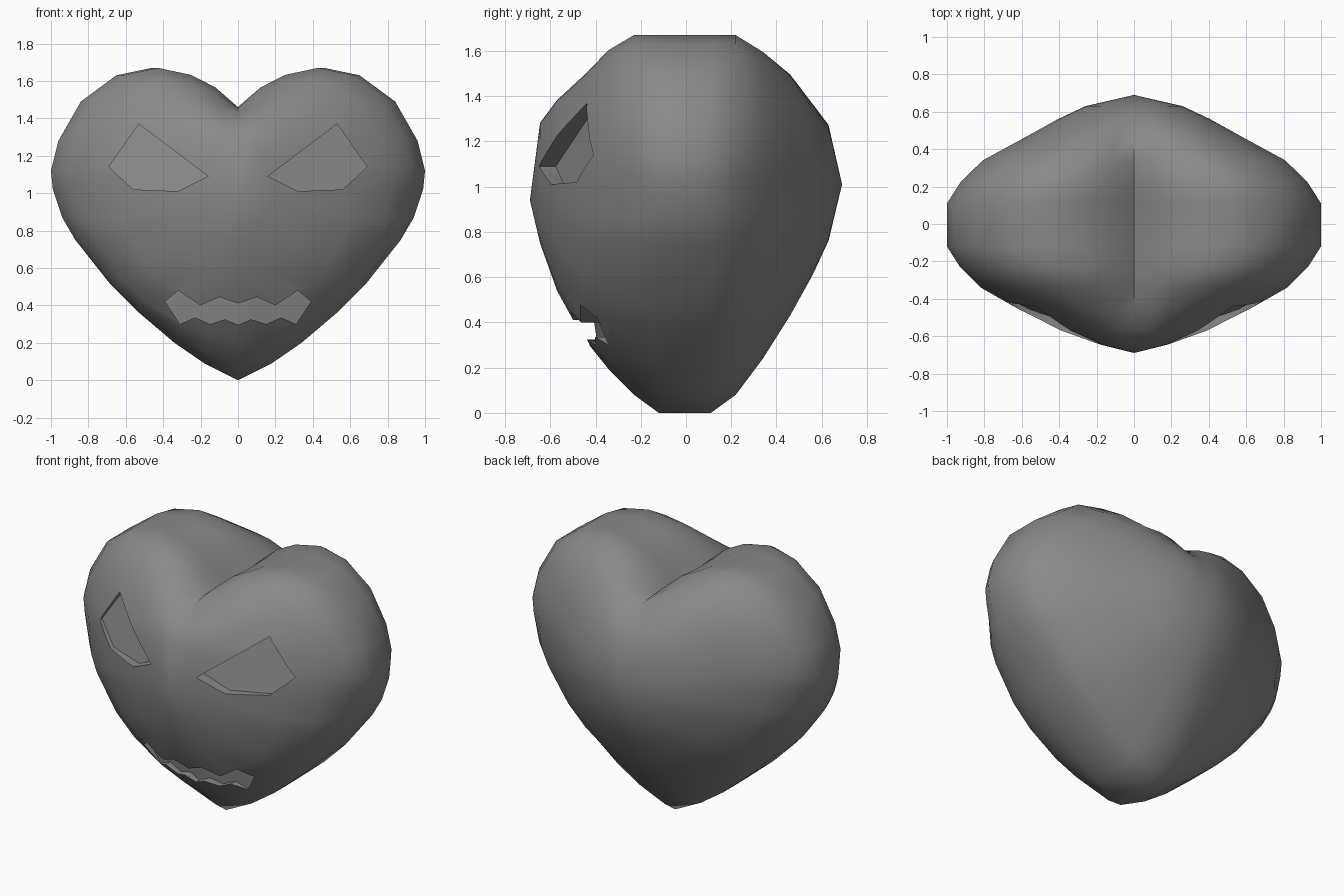
import bpy, bmesh, math

cube = bpy.data.objects.get("Cube")
if cube:
    bpy.data.objects.remove(cube)

grey = bpy.data.materials.new("stone grey")
grey.use_nodes = True
grey.diffuse_color = (0.25, 0.25, 0.25, 1)
grey.node_tree.nodes["Principled BSDF"].inputs["Base Color"].default_value = (0.25, 0.25, 0.25, 1)


def make_object(name, bm):
    bmesh.ops.recalc_face_normals(bm, faces=bm.faces)
    mesh = bpy.data.meshes.new(name)
    bm.to_mesh(mesh)
    bm.free()
    mesh.materials.append(grey)
    obj = bpy.data.objects.new(name, mesh)
    bpy.context.collection.objects.link(obj)
    return obj


def mirrored(half):
    """Close a half outline that starts and ends on the centre line."""
    return half + [(-x, z) for x, z in reversed(half[1:-1])]


# Heart outline, from the cleft round to the lower tip
HEART = mirrored([(0, 1.45), (.13, 1.56), (.27, 1.63), (.46, 1.67), (.65, 1.63),
                  (.84, 1.49), (.96, 1.28), (1, 1.12), (.99, 1.02), (.94, .87), (.87, .75),
                  (.68, .51), (.54, .37), (.34, .2), (.18, .09), (0, 0)])
HEIGHT = 1.67


def heart_ring(width, top, bottom, round_top, round_low):
    """Heart outline fitted to a box and blended towards an ellipse."""
    ring = []
    for x, z in HEART:
        angle = math.atan2(z - 1, x)
        ex, ez = width * math.cos(angle), (top + bottom) / 2 + (top - bottom) / 2 * math.sin(angle)
        hx, hz = width * x, bottom + (top - bottom) * z / HEIGHT
        blend = round_top if z > 1 else round_low
        ring.append((hx + (ex - hx) * blend, hz + (ez - hz) * blend))
    return ring


# Body: rings from front to back, closed by a blunt point at each end
# (depth, width, top, bottom, roundness above, roundness below)
FRONT = [(-.645, .18, 1.29, .75, .9, .9), (-.57, .39, 1.41, .54, .65, .85),
         (-.46, .61, 1.52, .34, .4, .8), (-.34, .82, 1.62, .19, .12, .6),
         (-.23, .93, 1.67, .08, 0, .3), (-.12, 1, 1.67, 0, 0, 0)]
BACK = [(.11, 1, 1.67, 0, 0, 0), (.22, .93, 1.67, .08, 0, .2), (.34, .81, 1.61, .24, .12, .4),
        (.46, .59, 1.53, .43, .4, .65), (.56, .41, 1.39, .61, .65, .8),
        (.63, .26, 1.28, .76, .9, .9)]
bm = bmesh.new()
rings = [[bm.verts.new((x, y, z)) for x, z in heart_ring(*shape)] for y, *shape in FRONT + BACK]
count = len(HEART)
for a, b in zip(rings, rings[1:]):
    for i in range(count):
        j = (i + 1) % count
        bm.faces.new((a[i], a[j], b[j], b[i]))
for ring, tip in ((rings[0], (0, -.69, .94)), (rings[-1], (0, .69, 1.01))):
    point = bm.verts.new(tip)
    for i in range(count):
        bm.faces.new((ring[i], ring[(i + 1) % count], point))
body = make_object("heart_body", bm)


def strip_cutter(name, upper, lower, floor):
    """Cutter between two matching edge lines, its back following floor(x, z)."""
    bm = bmesh.new()
    grid = {}
    for row, line in enumerate((upper, lower)):
        for i, (x, z) in enumerate(line):
            grid[row, i, 0] = bm.verts.new((x, -1, z))
            grid[row, i, 1] = bm.verts.new((x, floor(x, z), z))
    last = len(upper) - 1
    for i in range(last):
        for d in (0, 1):
            bm.faces.new((grid[0, i, d], grid[0, i + 1, d], grid[1, i + 1, d], grid[1, i, d]))
        for r in (0, 1):
            bm.faces.new((grid[r, i, 0], grid[r, i + 1, 0], grid[r, i + 1, 1], grid[r, i, 1]))
    for i in (0, last):
        bm.faces.new((grid[0, i, 0], grid[1, i, 0], grid[1, i, 1], grid[0, i, 1]))
    return make_object(name, bm)


def eye_cutter(name, side):
    """Slanted eye with a flat, angled floor."""
    outline = [(.53, 1.37), (.16, 1.09), (.32, 1.01), (.56, 1.02), (.69, 1.14)]
    bm = bmesh.new()
    front = [bm.verts.new((side * x, -1, z)) for x, z in outline]
    back = [bm.verts.new((side * x, -.87 + .34 * x + .22 * z, z)) for x, z in outline]
    bm.faces.new(front)
    bm.faces.new(back)
    for i in range(len(outline)):
        j = (i + 1) % len(outline)
        bm.faces.new((front[i], front[j], back[j], back[i]))
    return make_object(name, bm)


def both_sides(half):
    return [(-x, z) for x, z in reversed(half[1:])] + half


# Mouth: zigzag upper and lower lips
upper_lip = both_sides([(0, .41), (.1, .445), (.2, .40), (.32, .48), (.39, .42)])
lower_lip = both_sides([(0, .295), (.07, .325), (.15, .30), (.23, .335), (.31, .30)])
cutters = [
    eye_cutter("left_eye_cutter", 1),
    eye_cutter("right_eye_cutter", -1),
    strip_cutter("mouth_cutter", upper_lip, lower_lip,
                 lambda x, z: -.40 + .18 * abs(x) - .15 * (z - .36)),
]

# Carve the face, then bake the result into the body
for cutter in cutters:
    cutter.hide_render = True
    cut = body.modifiers.new(cutter.name, "BOOLEAN")
    cut.operation = "DIFFERENCE"
    cut.solver = "EXACT"
    cut.object = cutter
bpy.context.view_layer.objects.active = body
body.select_set(True)
for name in [m.name for m in body.modifiers]:
    bpy.ops.object.modifier_apply(modifier=name)
for cutter in cutters:
    bpy.data.objects.remove(cutter)
bpy.ops.object.shade_smooth_by_angle(angle=math.radians(45))
